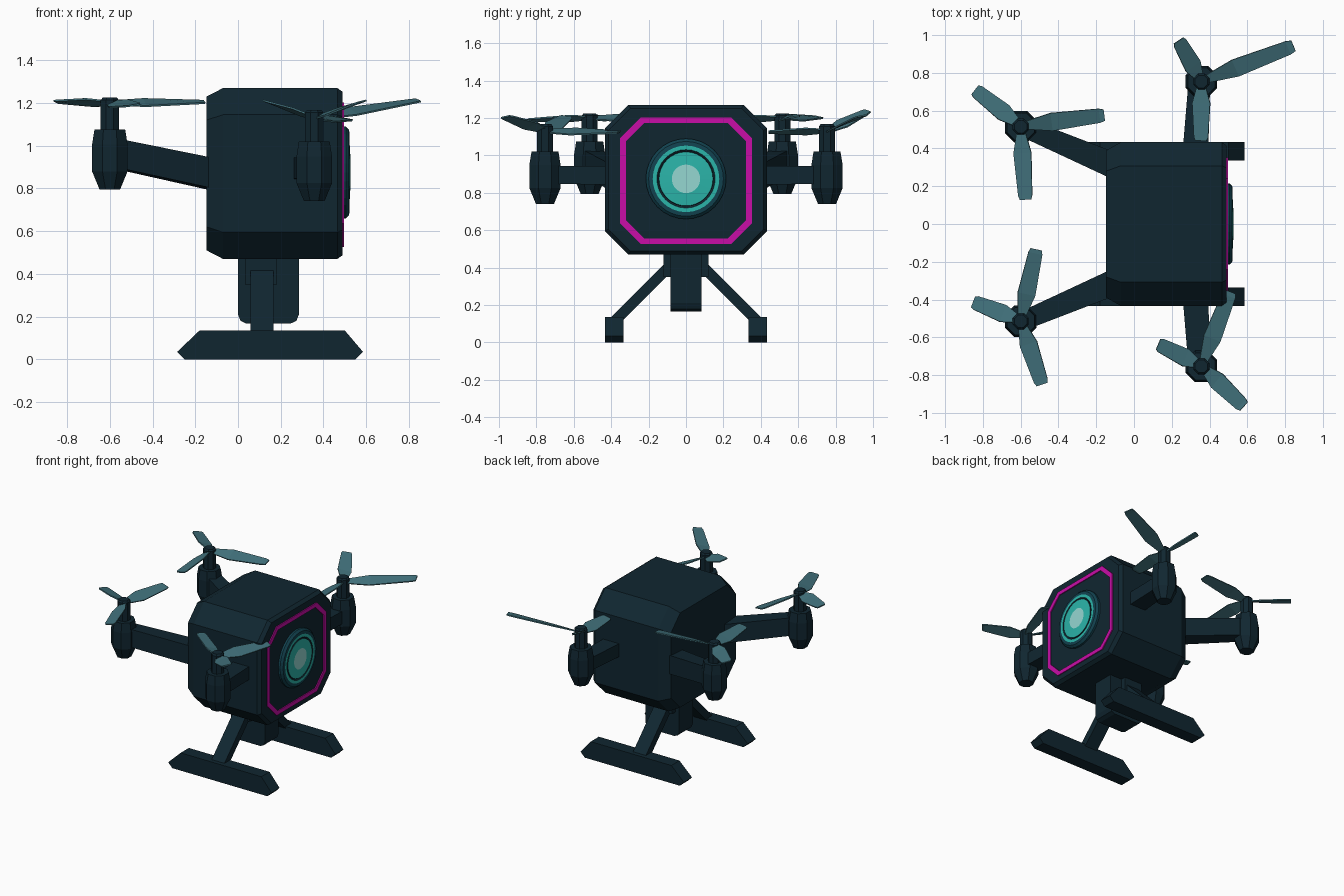
import bpy, bmesh, math
from mathutils import Vector

if "Cube" in bpy.data.objects:
    bpy.data.objects.remove(bpy.data.objects["Cube"])


def material(name, rgb):
    m = bpy.data.materials.new(name)
    m.diffuse_color = (*rgb, 1)
    m.use_nodes = True
    m.node_tree.nodes["Principled BSDF"].inputs["Base Color"].default_value = m.diffuse_color
    return m


HULL = material("dark hull", (0.0052, 0.0195, 0.0300))
BLADE = material("slate blade", (0.053, 0.165, 0.200))
MAGENTA = material("magenta trim", (0.58, 0.004, 0.39))
RIM = material("deep teal rim", (0.006, 0.055, 0.080))
TEAL = material("bright teal", (0.024, 0.46, 0.40))
PALE = material("pale lens", (0.30, 0.68, 0.64))


def loft(name, sections, mats, ring_mats=None, closed=False):
    """Skin a list of equal rings; cap the ends, or join them if closed."""
    bm = bmesh.new()
    rings = [[bm.verts.new(p) for p in s] for s in sections]
    n = len(rings[0])
    pairs = list(zip(rings, rings[1:]))
    if closed:
        pairs.append((rings[-1], rings[0]))
    for k, (a, b) in enumerate(pairs):
        for i in range(n):
            f = bm.faces.new((a[i], a[(i + 1) % n], b[(i + 1) % n], b[i]))
            if ring_mats:
                f.material_index = ring_mats[k]
    if not closed:
        bm.faces.new(rings[0])
        f = bm.faces.new(rings[-1])
        if ring_mats:
            f.material_index = ring_mats[-1]
    bmesh.ops.recalc_face_normals(bm, faces=bm.faces[:])
    me = bpy.data.meshes.new(name)
    bm.to_mesh(me)
    bm.free()
    for m in mats:
        me.materials.append(m)
    ob = bpy.data.objects.new(name, me)
    bpy.context.collection.objects.link(ob)
    return ob


def octagon(x, hy, hz, cut, zc):
    """Square with cut corners in the YZ plane."""
    a, b = hy - cut, hz - cut
    pts = [(a, hz), (hy, b), (hy, -b), (a, -hz), (-a, -hz), (-hy, -b), (-hy, b), (-a, hz)]
    return [(x, y, zc + z) for y, z in pts]


def rect(c, u, v):
    c, u, v = Vector(c), Vector(u), Vector(v)
    return [c - u - v, c + u - v, c + u + v, c - u + v]


def turned(name, x, y, profile, sides=8):
    """Vertical turned part from (radius, height) pairs."""
    secs = []
    for r, z in profile:
        secs.append([(x + r * math.cos(math.tau * (i + .5) / sides),
                      y + r * math.sin(math.tau * (i + .5) / sides), z) for i in range(sides)])
    return loft(name, secs, [HULL])


def blade(name, hub, tip):
    """Thin pitched blade: narrow root, broad shoulder, cut tip."""
    hub, tip = Vector(hub), Vector(tip)
    u = tip - hub
    side = Vector((0, 0, 1)).cross(u).normalized()
    up = u.normalized().cross(side)
    secs = []
    for t, w, deg in ((.06, .022, 25), (.38, .050, 20), (.97, .038, 10), (1.03, .030, 10)):
        a = math.radians(deg)
        v = side * math.cos(a) + up * math.sin(a)
        n = up * math.cos(a) - side * math.sin(a)
        secs.append(rect(hub + u * t, v * w, n * .004))
    loft(name, secs, [BLADE])


# Main hull: cut-corner block with bevelled ends
loft("hull", [octagon(-.147, .39, .36, .11, .87), octagon(-.07, .433, .40, .125, .87),
              octagon(.465, .433, .40, .125, .87), octagon(.49, .415, .382, .118, .87)], [HULL])

# Magenta frame on the nose
loft("nose_trim", [octagon(.485, .352, .338, .11, .865), octagon(.497, .352, .338, .11, .865),
                   octagon(.497, .322, .308, .097, .865), octagon(.485, .322, .308, .097, .865)],
     [MAGENTA], closed=True)

# Camera eye: concentric rings, coloured ring by ring
eye = [(.215, .48), (.215, .505), (.200, .520), (.178, .522), (.156, .522),
       (.146, .515), (.144, .522), (.076, .526)]
loft("camera_eye", [[(x, r * math.cos(math.tau * i / 32), .875 + r * math.sin(math.tau * i / 32))
                     for i in range(32)] for r, x in eye],
     [HULL, RIM, TEAL, PALE], ring_mats=[1, 1, 1, 2, 0, 0, 2, 3])

# Belly pod with rounded lower corners
side_profile = [(0, .50), (.0, .21), (.012, .18), (.04, .167),
                (.245, .167), (.273, .18), (.285, .21), (.285, .50)]
loft("belly_pod", [[(x, y, z) for x, z in side_profile] for y in (-.082, .082)], [HULL])

for s, label in ((1, "left"), (-1, "right")):
    # Skids, struts and brackets
    skid = [(-.25, 0), (-.285, .035), (-.18, .135), (.50, .135), (.585, .035), (.55, 0)]
    loft(label + "_skid", [[(x, s * y, z) for x, z in skid] for y in (.335, .433)], [HULL])
    across = Vector((0, s * .02, .02))
    loft(label + "_strut", [rect((.112, s * .385, .11), (.054, 0, 0), across),
                            rect((.112, s * .07, .425), (.054, 0, 0), across)], [HULL])
    loft(label + "_bracket", [rect((.108, s * .06, .50), (.075, 0, 0), (0, .06, 0)),
                              rect((.108, s * .06, .35), (.075, 0, 0), (0, .06, 0))], [HULL])

    # Arms
    w = Vector((.40, s * .92, 0))
    loft(label + "_rear_arm", [rect((-.05, s * .285, .852), w * .07, (0, 0, .072)),
                               rect((-.58, s * .51, .965), w * .05, (0, 0, .068))], [HULL])
    loft(label + "_front_arm", [rect((.325, s * .38, .895), (.068, 0, 0), (0, 0, .05)),
                                rect((.345, s * .74, .895), (.058, 0, 0), (0, 0, .048))], [HULL])

    # Motor pods and shafts
    for end, x, y, z, top in (("rear", -.6, .515, .795, 1.225), ("front", .357, .754, .74, 1.168)):
        turned(f"{label}_{end}_motor", x, s * y,
               [(.052, z), (.09, z + .085), (.09, z + .21), (.078, z + .28)])
        turned(f"{label}_{end}_shaft", x, s * y,
               [(.046, z + .25), (.046, top - .012), (.036, top)])

# Propellers: hub position followed by the three blade tips
rotors = {
    "left_front": [(.357, .757, 1.13), (.83, .938, 1.21), (.24, .965, 1.235), (.355, .45, 1.125)],
    "right_front": [(.357, -.75, 1.13), (.505, -.37, 1.125), (.135, -.64, 1.205), (.575, -.96, 1.205)],
    "left_rear": [(-.6, .52, 1.20), (-.835, .705, 1.205), (-.17, .575, 1.205), (-.575, .14, 1.19)],
    "right_rear": [(-.6, -.51, 1.20), (-.52, -.145, 1.205), (-.845, -.415, 1.205), (-.49, -.84, 1.19)],
}
for label, (hub, *tips) in rotors.items():
    for i, tip in enumerate(tips):
        blade(f"{label}_blade_{i + 1}", hub, tip)
